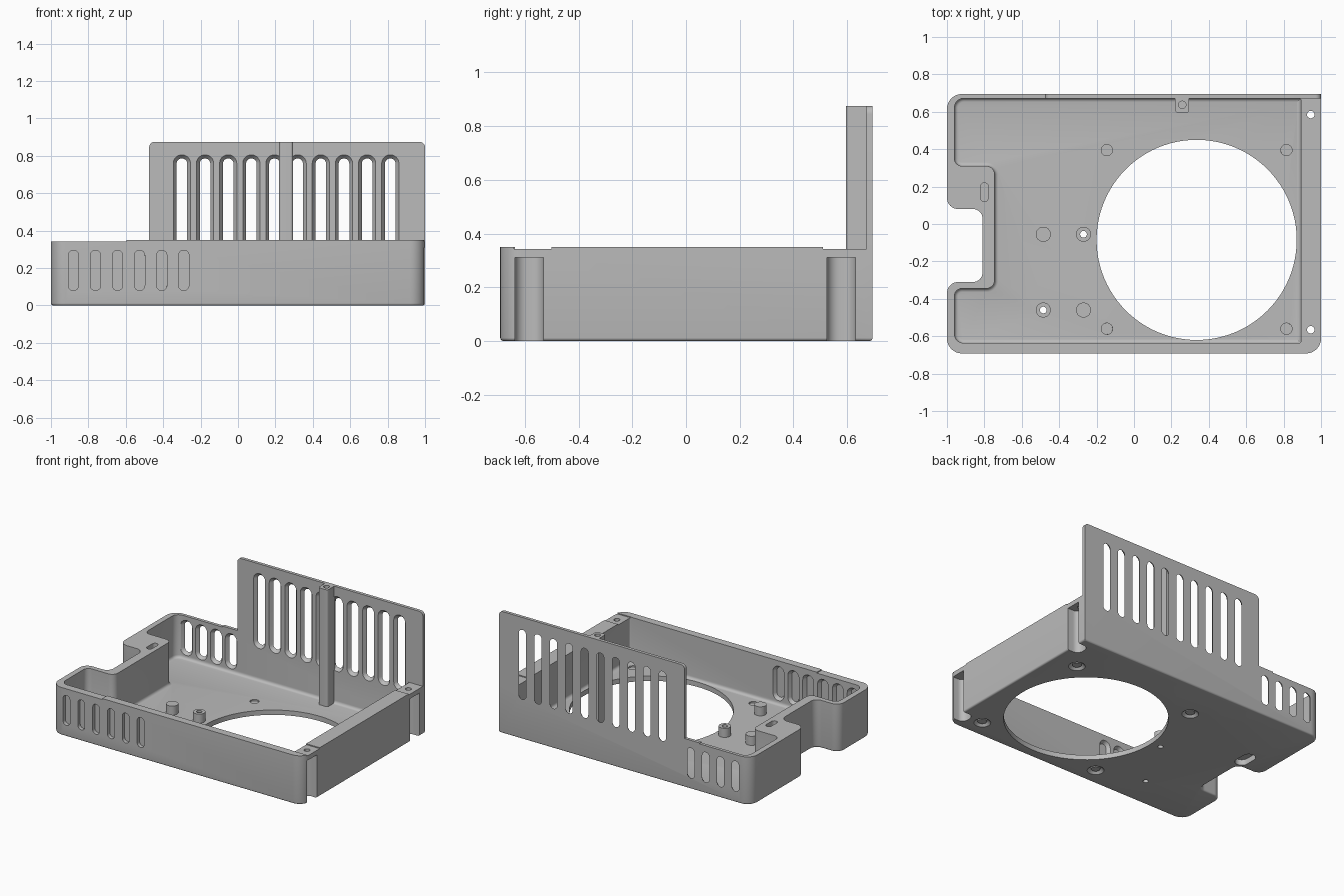
import bpy, bmesh
from math import pi, cos, sin, tan, radians
from mathutils import Vector

if "Cube" in bpy.data.objects:
    bpy.data.objects.remove(bpy.data.objects["Cube"])

grey = bpy.data.materials.new("plain grey")
grey.use_nodes = True
grey.diffuse_color = (0.5, 0.5, 0.5, 1)
grey.node_tree.nodes["Principled BSDF"].inputs["Base Color"].default_value = (0.5, 0.5, 0.5, 1)

X0, X1, Y0, Y1 = -1.0, 1.0, -0.692, 0.695   # outer footprint
RIM, TOP, FLOOR, WALL_Y = 0.35, 0.875, 0.035, 0.672


def rounded(corners, steps=8):
    """Polygon with each corner (x, y, radius) replaced by an arc."""
    out = []
    for i, (x, y, r) in enumerate(corners):
        p = Vector((x, y))
        if r == 0:
            out.append(p)
            continue
        a = (Vector(corners[i - 1][:2]) - p).normalized()
        b = (Vector(corners[(i + 1) % len(corners)][:2]) - p).normalized()
        half = a.angle(b) / 2
        centre = p + (a + b).normalized() * (r / sin(half))
        start = p + a * (r / tan(half)) - centre
        end = p + b * (r / tan(half)) - centre
        sweep = start.angle_signed(end)
        for k in range(steps + 1):
            t = -sweep * k / steps
            out.append(centre + Vector((start.x * cos(t) - start.y * sin(t),
                                        start.x * sin(t) + start.y * cos(t))))
    return out


def box2(x0, x1, y0, y1, r=0):
    return rounded([(x0, y0, r), (x1, y0, r), (x1, y1, r), (x0, y1, r)])


def pill(x, z0, z1, w):
    return box2(x - w / 2, x + w / 2, z0, z1, w / 2 - 0.0005)


def circle(x, y, r, n=32):
    return [Vector((x + r * cos(2 * pi * k / n), y + r * sin(2 * pi * k / n))) for k in range(n)]


def loft(bm, ring0, h0, ring1, h1, axis="Z"):
    """Solid between two matching rings, extruded along Z or Y."""
    def place(p, h):
        return bm.verts.new((p.x, p.y, h) if axis == "Z" else (p.x, h, p.y))
    a, b = [place(p, h0) for p in ring0], [place(p, h1) for p in ring1]
    bm.faces.new(a)
    bm.faces.new(b)
    for i in range(len(a)):
        j = (i + 1) % len(a)
        bm.faces.new((a[i], a[j], b[j], b[i]))


def prism(bm, ring, h0, h1, axis="Z"):
    loft(bm, ring, h0, ring, h1, axis)


def round_bottom(bm, size, z):
    bmesh.ops.recalc_face_normals(bm, faces=bm.faces)
    edges = [e for e in bm.edges if all(abs(v.co.z - z) < 1e-5 for v in e.verts)]
    bmesh.ops.bevel(bm, geom=edges, offset=size, segments=4, profile=0.5, affect="EDGES")


def make(name, bm):
    bmesh.ops.recalc_face_normals(bm, faces=bm.faces)
    mesh = bpy.data.meshes.new(name)
    bm.to_mesh(mesh)
    bm.free()
    mesh.materials.append(grey)
    obj = bpy.data.objects.new(name, mesh)
    bpy.context.collection.objects.link(obj)
    return obj


def cut(obj, *cutters):
    for c in cutters:
        m = obj.modifiers.new("cut", "BOOLEAN")
        m.operation, m.solver, m.object = "DIFFERENCE", "EXACT", c
    bpy.context.view_layer.update()
    dg = bpy.context.evaluated_depsgraph_get()
    mesh = bpy.data.meshes.new_from_object(obj.evaluated_get(dg))
    obj.modifiers.clear()
    obj.data = mesh


# Tray body with a notch in its right-hand end
bm = bmesh.new()
prism(bm, rounded([
    (X0, Y0, .08), (X1, Y0, .08), (X1, Y1, 0), (X0, Y1, .08),
    (X0, .08, .06), (-.81, .08, .05), (-.81, -.31, .05), (X0, -.31, .06)]), 0, RIM)
round_bottom(bm, 0.012, 0)
tray = make("tray", bm)

# Inner cavity, following the notch
bm = bmesh.new()
prism(bm, rounded([
    (-.96, -.637, .05), (.892, -.637, .01), (.892, WALL_Y, .01), (-.96, WALL_Y, .05),
    (-.96, .31, .04), (-.745, .31, .045), (-.745, -.345, .045), (-.96, -.345, .04)]), FLOOR, RIM + .1)
round_bottom(bm, 0.02, FLOOR)
cavity = make("cavity_cutter", bm)

# Floor openings: fan hole, countersunk screw holes, cable slot, peg bores
bm = bmesh.new()
prism(bm, circle(.335, -.085, .535, 96), -.1, .2)
for x in (-.145, .815):
    for y in (-.56, .395):
        prism(bm, circle(x, y, .03), .01, .1)
        loft(bm, circle(x, y, .06), -.005, circle(x, y, .0299), .025)
prism(bm, pill(-.8, .12, .22, .042), .04, .5)
prism(bm, pill(-.8, .09, .25, .09), -.1, .041)
floor_holes = make("floor_cutter", bm)

bm = bmesh.new()
for x, y in ((-.27, -.055), (-.485, -.46)):
    prism(bm, circle(x, y, .018), -.1, .3)
bores = make("bore_cutter", bm)

# Screw channels in the left-hand end and the lowered rim areas
bm = bmesh.new()
for y0, y1 in ((-.637, -.53), (.525, .632)):
    prism(bm, rounded([(.912, y0, .045), (1.1, y0, 0), (1.1, y1, 0), (.912, y1, .045)]), -.1, .31)
channels = make("channel_cutter", bm)
bm = bmesh.new()
prism(bm, box2(.88, 1.1, -.64, -.5), .343, .5)
prism(bm, box2(.88, 1.1, .51, WALL_Y), .343, .5)
prism(bm, box2(-1.1, -.595, -.8, .8), .343, .5)
rim_steps = make("rim_cutter", bm)
bm = bmesh.new()
prism(bm, circle(.945, -.565, .02), .28, .4)
prism(bm, circle(.945, .585, .02), .28, .4)
rim_holes = make("rim_hole_cutter", bm)

# Vent slots, flared towards the inside
bm = bmesh.new()
for i in range(6):
    x = -.88 + i * .118
    prism(bm, pill(x, .08, .295, .055), Y0 - .1, -.66, "Y")
    loft(bm, pill(x, .08, .295, .0549), -.665, pill(x, .06, .315, .095), -.63, "Y")
    if i < 4:
        loft(bm, pill(x, .06, .315, .095), WALL_Y - .002, pill(x, .08, .295, .055), Y1 + .001, "Y")
side_vents = make("side_vent_cutter", bm)

bm = bmesh.new()
for i in range(10):
    x = -.3 + i * .1238
    loft(bm, pill(x, .265, .807, .095), WALL_Y - .002, pill(x, .287, .785, .055), Y1 + .001, "Y")
panel_vents = make("panel_vent_cutter", bm)

cut(tray, cavity, floor_holes, bores, channels, rim_steps, rim_holes, side_vents, panel_vents)

# Tall vented back panel
bm = bmesh.new()
prism(bm, rounded([(-.475, RIM, 0), (X1, RIM, 0), (X1, TOP, .03), (-.475, TOP, .03)]), WALL_Y, Y1, "Y")
panel = make("back_panel", bm)
cut(panel, panel_vents)

# Screw post standing against the panel
bm = bmesh.new()
prism(bm, rounded([(.22, .595, .015), (.295, .595, .015), (.295, .68, 0), (.22, .68, 0)]), .02, TOP)
post = make("screw_post", bm)
bm = bmesh.new()
prism(bm, circle(.258, .637, .02), .7, 1)
post_hole = make("post_hole_cutter", bm)
cut(post, post_hole)

# Four board pegs, two of them bored through
pegs = []
for x in (-.485, -.27):
    for y in (-.46, -.055):
        bm = bmesh.new()
        prism(bm, circle(x, y, .04), .02, .1)
        peg = make("board_peg", bm)
        if (x < -.4) == (y < -.4):
            cut(peg, bores)
        pegs.append(peg)

# Tidy up cutters and shade
for obj in list(bpy.data.objects):
    if "cutter" in obj.name:
        bpy.data.objects.remove(obj)
bpy.ops.object.select_all(action="DESELECT")
for obj in [tray, panel, post] + pegs:
    obj.select_set(True)
bpy.context.view_layer.objects.active = tray
bpy.ops.object.shade_smooth_by_angle(angle=radians(30))
